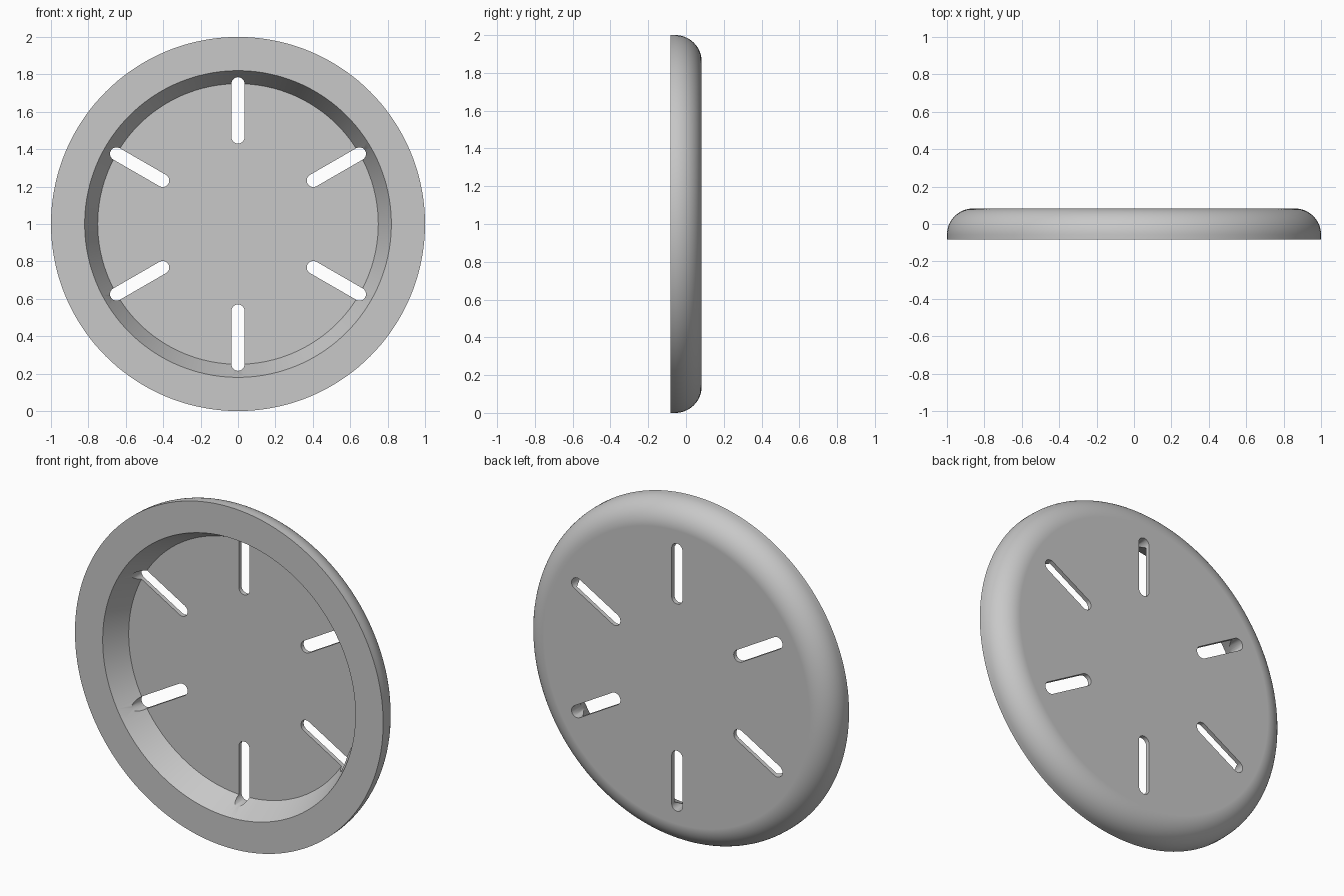
import bpy, bmesh
from math import sin, cos, pi, radians
from mathutils import Matrix, Vector

cube = bpy.data.objects.get("Cube")
if cube:
    bpy.data.objects.remove(cube, do_unlink=True)

FRONT, BACK, FLOOR = -0.083, 0.083, 0.058
ROUND = 0.14
SLOT_IN, SLOT_OUT, SLOT_R = 0.43, 0.785, 0.035
CENTRE = Vector((0, 0, 1))


def add_object(name, bm):
    bmesh.ops.recalc_face_normals(bm, faces=bm.faces)
    mesh = bpy.data.meshes.new(name)
    bm.to_mesh(mesh)
    bm.free()
    obj = bpy.data.objects.new(name, mesh)
    bpy.context.collection.objects.link(obj)
    return obj


grey = bpy.data.materials.new("plain grey")
grey.use_nodes = True
grey.diffuse_color = (0.58, 0.58, 0.58, 1)
grey.node_tree.nodes["Principled BSDF"].inputs["Base Color"].default_value = grey.diffuse_color

# Disc: tapered recess, flat front rim and rounded back edge, as (radius, y)
profile = [(0.75, FLOOR), (0.82, FRONT), (1.0, FRONT)]
for i in range(17):
    a = pi / 2 * i / 16
    profile.append((1 - ROUND + ROUND * cos(a), BACK - ROUND + ROUND * sin(a)))
bm = bmesh.new()
verts = [bm.verts.new((r, y, 1)) for r, y in profile]
edges = [bm.edges.new(pair) for pair in zip(verts, verts[1:])]
bmesh.ops.spin(bm, geom=verts + edges, cent=CENTRE, axis=(0, 1, 0),
               angle=2 * pi, steps=144, use_merge=True)
bmesh.ops.remove_doubles(bm, verts=bm.verts, dist=1e-5)
bmesh.ops.holes_fill(bm, edges=[e for e in bm.edges if e.is_boundary], sides=0)
disc = add_object("slotted_disc", bm)
disc.data.materials.append(grey)

# Six round-ended radial slots, cut right through
bm = bmesh.new()
for k in range(6):
    turn = Matrix.Rotation(k * pi / 3, 4, 'Y')
    outline = []
    for end, start in ((SLOT_OUT - SLOT_R, 0), (SLOT_IN + SLOT_R, pi)):
        for i in range(13):
            a = start + pi * i / 12
            p = Vector((SLOT_R * cos(a), -0.3, end + SLOT_R * sin(a)))
            outline.append(bm.verts.new(turn @ p + CENTRE))
    face = bm.faces.new(outline)
    extruded = bmesh.ops.extrude_face_region(bm, geom=[face])["geom"]
    bmesh.ops.translate(bm, vec=(0, 0.6, 0),
                        verts=[g for g in extruded if isinstance(g, bmesh.types.BMVert)])
cutter = add_object("slot_cutter", bm)
cutter.data.materials.append(grey)
cutter.hide_render = True

bpy.ops.object.select_all(action='DESELECT')
bpy.context.view_layer.objects.active = disc
disc.select_set(True)
cut = disc.modifiers.new("slots", 'BOOLEAN')
cut.operation = 'DIFFERENCE'
cut.solver = 'EXACT'
cut.object = cutter
bpy.ops.object.modifier_apply(modifier=cut.name)
bpy.data.objects.remove(cutter, do_unlink=True)

# Smooth round surfaces, flat faces kept level
bpy.ops.object.shade_smooth_by_angle(angle=radians(30))
normals = disc.modifiers.new("level_faces", 'WEIGHTED_NORMAL')
normals.keep_sharp = True
